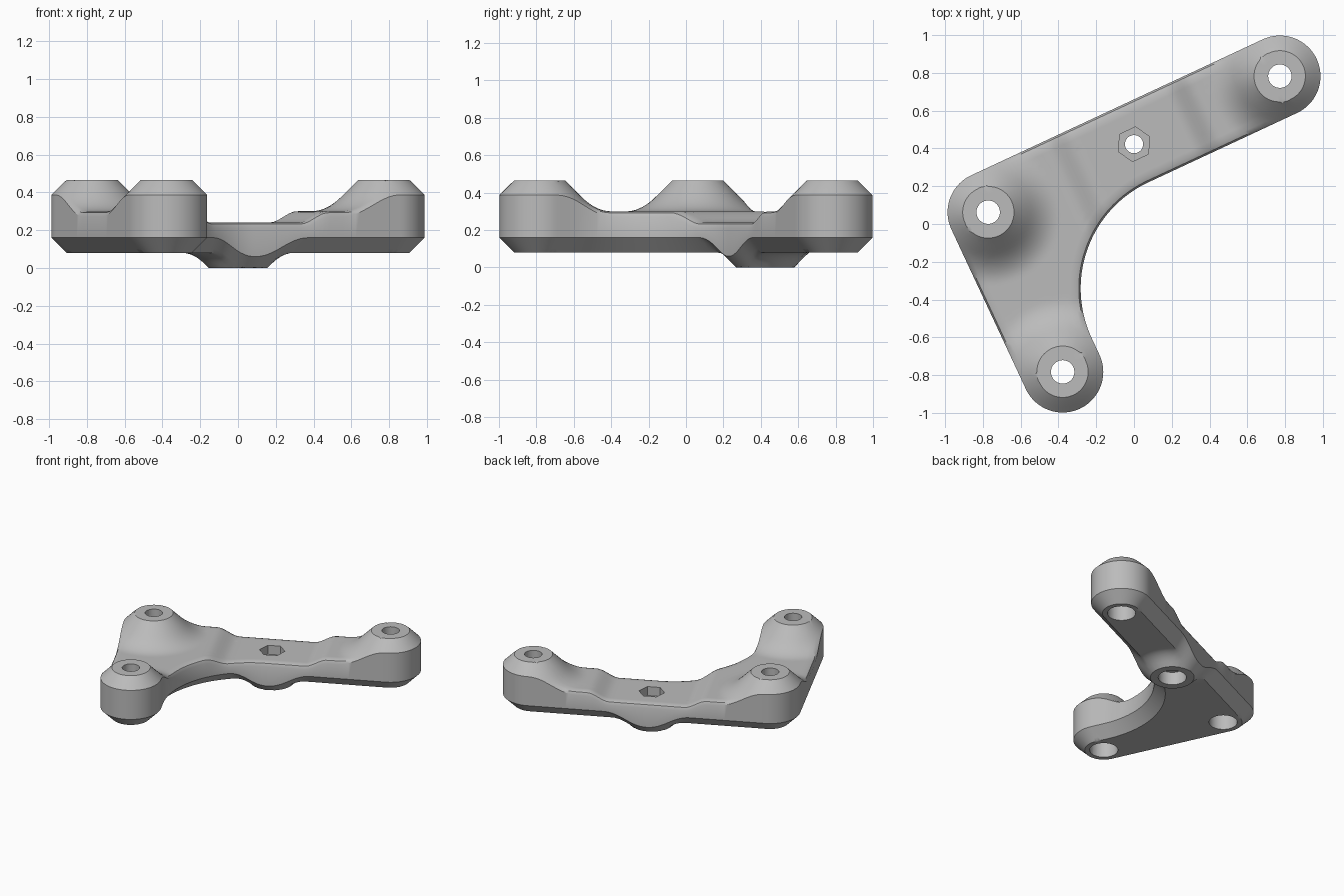
import bpy, bmesh, math
from mathutils import Vector, Matrix, kdtree
from mathutils.geometry import delaunay_2d_cdt

if "Cube" in bpy.data.objects:
    bpy.data.objects.remove(bpy.data.objects["Cube"])

# Main dimensions, in a frame whose origin is the corner boss and u runs along the long arm
RADIUS, FILLET, CHAMFER = 0.215, 0.62, 0.08
LONG, SHORT = 1.704, 0.933
TILT = math.radians(25)
PLACE = Matrix.Translation((-0.772, 0.0625, 0)) @ Matrix.Rotation(TILT, 4, "Z")
BOSSES = [Vector((0, 0)), Vector((LONG, 0)), Vector((0, -SHORT))]
MIDDLE = Vector((LONG / 2, 0))


def arc(center, r, start, end, n):
    return [Vector((center[0] + r * math.cos(a), center[1] + r * math.sin(a)))
            for a in (math.radians(start + (end - start) * i / n) for i in range(n + 1))]


def outline(d):
    """Bracket outline moved inward by d, with long sides subdivided."""
    r, c = RADIUS - d, RADIUS + FILLET
    pieces = [arc(BOSSES[2], r, 180, 360, 36),
              arc((c, -c), FILLET + d, 180, 90, 44),
              arc(BOSSES[1], r, -90, 90, 36),
              arc(BOSSES[0], r, 90, 180, 18)]
    points = []
    for i, piece in enumerate(pieces):
        a, b = piece[-1], pieces[(i + 1) % len(pieces)][0]
        n = (4, 36, 70, 38)[i]
        points += piece + [a.lerp(b, k / n) for k in range(1, n)]
    return points


def smooth_max(a, b, k):
    h = max(k - abs(a - b), 0) / k
    return max(a, b) + h * h * k / 4


def top_height(p, d):
    # arm surface with a shallow dip and rounded rim, blended into the boss cones
    t = min(max((abs(p.x - MIDDLE.x) - 0.27) / 0.16, 0), 1)
    z = 0.24 + 0.06 * t * t * (3 - 2 * t)
    rim = 0.03
    if d < rim:
        z -= rim - math.sqrt(rim * rim - (rim - d) ** 2)
    for boss in BOSSES:
        cone = 0.465 - max((p - boss).length - 0.137, 0)
        z = smooth_max(z, cone, 0.08)
    return z


def bottom_height(p, d):
    # chamfered underside with a round pad under the middle
    flat = 0.08 + max(CHAMFER - d, 0)
    pad = max((p - MIDDLE).length - 0.155, 0)
    return max(-smooth_max(-flat, -pad, 0.06), 0)


# Plan points: outline rings, boss and pad circles, then a filling grid
points, edges = [], []
for d in (0, 0.01, 0.03, 0.06, CHAMFER, 0.1):
    ring = outline(d)
    s, n = len(points), len(ring)
    points += ring
    edges += [(s + i, s + (i + 1) % n) for i in range(n)]
border = kdtree.KDTree(n)
for i in range(n):
    border.insert(points[i].to_3d(), i)
border.balance()


def add_clear(candidates, gap):
    tree = kdtree.KDTree(len(points))
    for i, q in enumerate(points):
        tree.insert(q.to_3d(), i)
    tree.balance()
    points.extend([q for q in candidates if tree.find(q.to_3d())[2] > gap])


def inside(p):
    c = RADIUS + FILLET
    if p.x < RADIUS and p.y > -SHORT and p.x > -RADIUS and p.y < RADIUS:
        return True
    if abs(p.y) < RADIUS and 0 < p.x < LONG:
        return True
    if p.x < c and -c < p.y < 0 and p.x > 0:
        return (p - Vector((c, -c))).length > FILLET
    return any((p - b).length < RADIUS for b in BOSSES)


circles = []
for boss in BOSSES:
    circles += arc(boss, 0.137, 0, 360, 72)[:-1]
circles += arc(MIDDLE, 0.155, 0, 360, 72)[:-1]
add_clear(circles, 0.008)
step = 0.022
grid = [Vector((i * step, j * step)) for i in range(-10, 90) for j in range(-54, 11)]
grid = [p for p in grid if inside(p) and border.find(p.to_3d())[2] > 0.105]
add_clear(grid, 0.012)
plan, _, tris, *_ = delaunay_2d_cdt(points, edges, [], 1, 1e-5)

# Bracket body: top and bottom skins joined by a vertical wall
bm = bmesh.new()
upper, lower = [], []
for p in plan:
    d = border.find(p.to_3d())[2]
    upper.append(bm.verts.new(PLACE @ Vector((p.x, p.y, top_height(p, d)))))
    lower.append(bm.verts.new(PLACE @ Vector((p.x, p.y, bottom_height(p, d)))))
bm.verts.index_update()
for t in tris:
    bm.faces.new([upper[i] for i in t])
    bm.faces.new([lower[i] for i in reversed(t)])
partner = dict(zip(upper, lower))
for e in [e for e in bm.edges if len(e.link_faces) == 1 and e.verts[0] in partner]:
    a, b = e.verts
    bm.faces.new((b, a, partner[a], partner[b]))
bmesh.ops.delete(bm, geom=[v for v in bm.verts if not v.link_faces], context="VERTS")
bmesh.ops.recalc_face_normals(bm, faces=bm.faces)
mesh = bpy.data.meshes.new("bracket")
bm.to_mesh(mesh)
bm.free()
bracket = bpy.data.objects.new("bracket", mesh)
bpy.context.collection.objects.link(bracket)

gray = bpy.data.materials.new("plain_gray")
gray.use_nodes = True
gray.diffuse_color = (0.5, 0.5, 0.5, 1)
gray.node_tree.nodes["Principled BSDF"].inputs["Base Color"].default_value = (0.5, 0.5, 0.5, 1)
mesh.materials.append(gray)


def drill(center, r, low, high, sides=48):
    """Cut a straight hole or pocket between two heights."""
    place = PLACE @ Vector((center.x, center.y, (low + high) / 2))
    bpy.ops.mesh.primitive_cylinder_add(vertices=sides, radius=r, depth=high - low, location=place,
                                        rotation=(0, 0, TILT + math.radians(30)))
    cutter = bpy.context.object
    cutter.name = "hole_cutter"
    cutter.hide_render = True
    cutter.data.materials.append(gray)
    mod = bracket.modifiers.new("hole", "BOOLEAN")
    mod.operation, mod.solver, mod.object = "DIFFERENCE", "EXACT", cutter
    bpy.context.view_layer.objects.active = bracket
    bpy.ops.object.modifier_apply(modifier=mod.name)
    bpy.data.objects.remove(cutter)


# Screw holes with wide counterbores below, and a hexagonal nut pocket in the middle
for boss in BOSSES:
    drill(boss, 0.062, -0.1, 0.6)
    drill(boss, 0.1, -0.1, 0.3)
drill(MIDDLE, 0.048, -0.1, 0.6)
drill(MIDDLE, 0.1, -0.1, 0.1)
drill(MIDDLE, 0.092, 0.17, 0.5, 6)

bpy.ops.object.select_all(action="DESELECT")
bracket.select_set(True)
bpy.context.view_layer.objects.active = bracket
bpy.ops.object.shade_smooth_by_angle(angle=math.radians(32))
